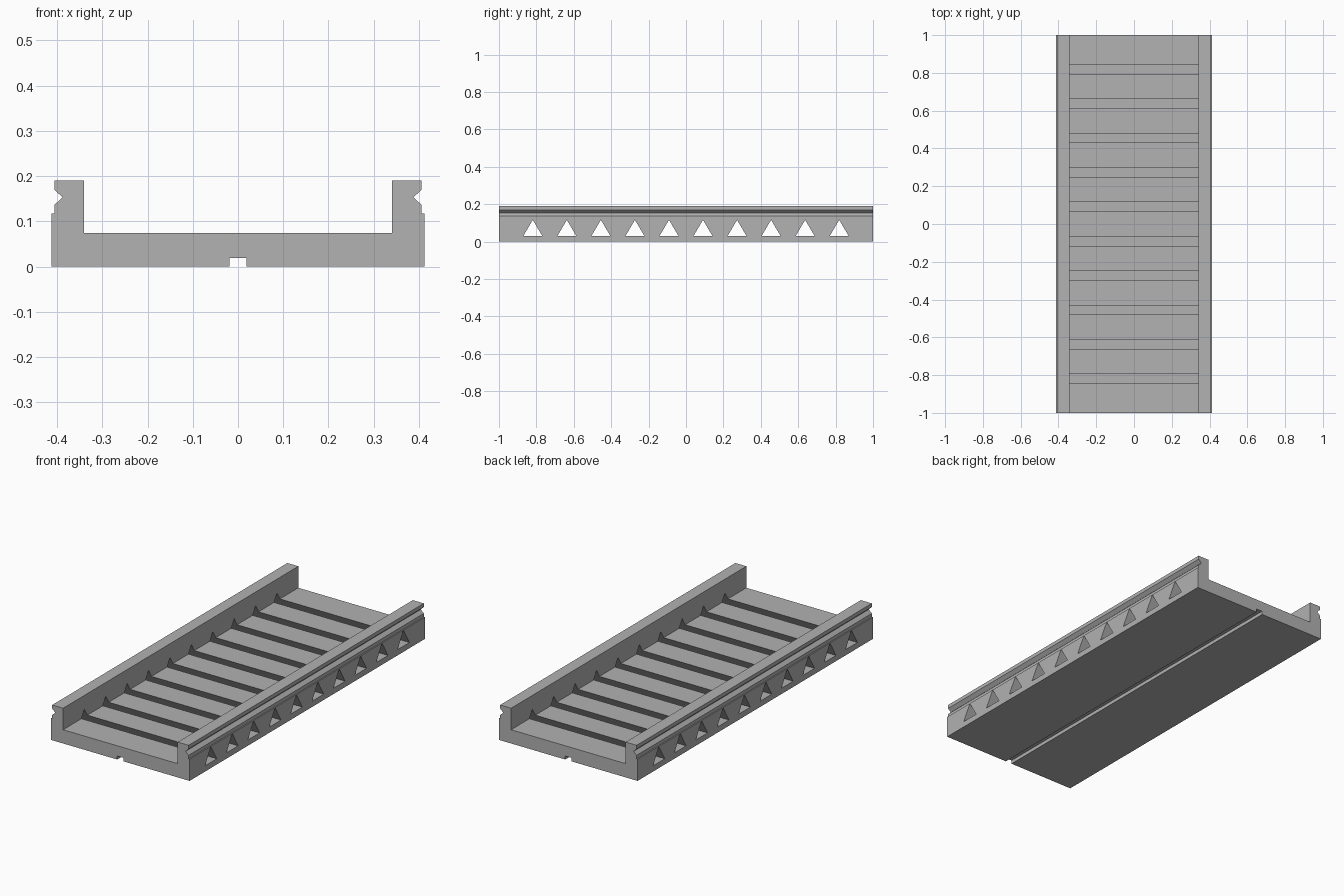
import bpy
import bmesh
from mathutils import Vector

cube = bpy.data.objects.get("Cube")
if cube:
    bpy.data.objects.remove(cube, do_unlink=True)

LENGTH = 2.0
HOLES = 10
PITCH = 0.182

# Single plain grey
grey = bpy.data.materials.new("plain_grey")
grey.use_nodes = True
colour = (0.445, 0.445, 0.445, 1)
grey.diffuse_color = colour
grey.node_tree.nodes["Principled BSDF"].inputs["Base Color"].default_value = colour


def add_prism(bm, points, direction):
    """Extrude a closed outline along a direction."""
    face = bm.faces.new([bm.verts.new(p) for p in points])
    result = bmesh.ops.extrude_face_region(bm, geom=[face])
    verts = [v for v in result["geom"] if isinstance(v, bmesh.types.BMVert)]
    bmesh.ops.translate(bm, verts=verts, vec=Vector(direction))


def make_object(name, bm):
    bmesh.ops.recalc_face_normals(bm, faces=bm.faces[:])
    mesh = bpy.data.meshes.new(name)
    bm.to_mesh(mesh)
    bm.free()
    mesh.materials.append(grey)
    obj = bpy.data.objects.new(name, mesh)
    bpy.context.collection.objects.link(obj)
    return obj


# Channel tray: half profile with underside groove, raised wall and side notch
half = [(0.019, 0.019), (0.019, 0), (0.412, 0), (0.412, 0.117),
        (0.406, 0.117), (0.406, 0.136), (0.388, 0.153), (0.406, 0.17),
        (0.406, 0.19), (0.341, 0.19), (0.341, 0.074)]
outline = half + [(-x, z) for x, z in reversed(half)]
bm = bmesh.new()
add_prism(bm, [(x, -LENGTH / 2, z) for x, z in outline], (0, LENGTH, 0))
tray = make_object("channel_tray", bm)

# Triangular cross slots, passing through both walls and open to the floor
bm = bmesh.new()
for i in range(HOLES):
    y = (i - (HOLES - 1) / 2) * PITCH
    triangle = [(-0.5, y - 0.05, 0.031), (-0.5, y + 0.05, 0.031), (-0.5, y, 0.116)]
    add_prism(bm, triangle, (1, 0, 0))
cutter = make_object("slot_cutter", bm)
cutter.hide_render = True
cutter.hide_set(True)

cut = tray.modifiers.new("cross_slots", 'BOOLEAN')
cut.operation = 'DIFFERENCE'
cut.solver = 'EXACT'
cut.object = cutter
